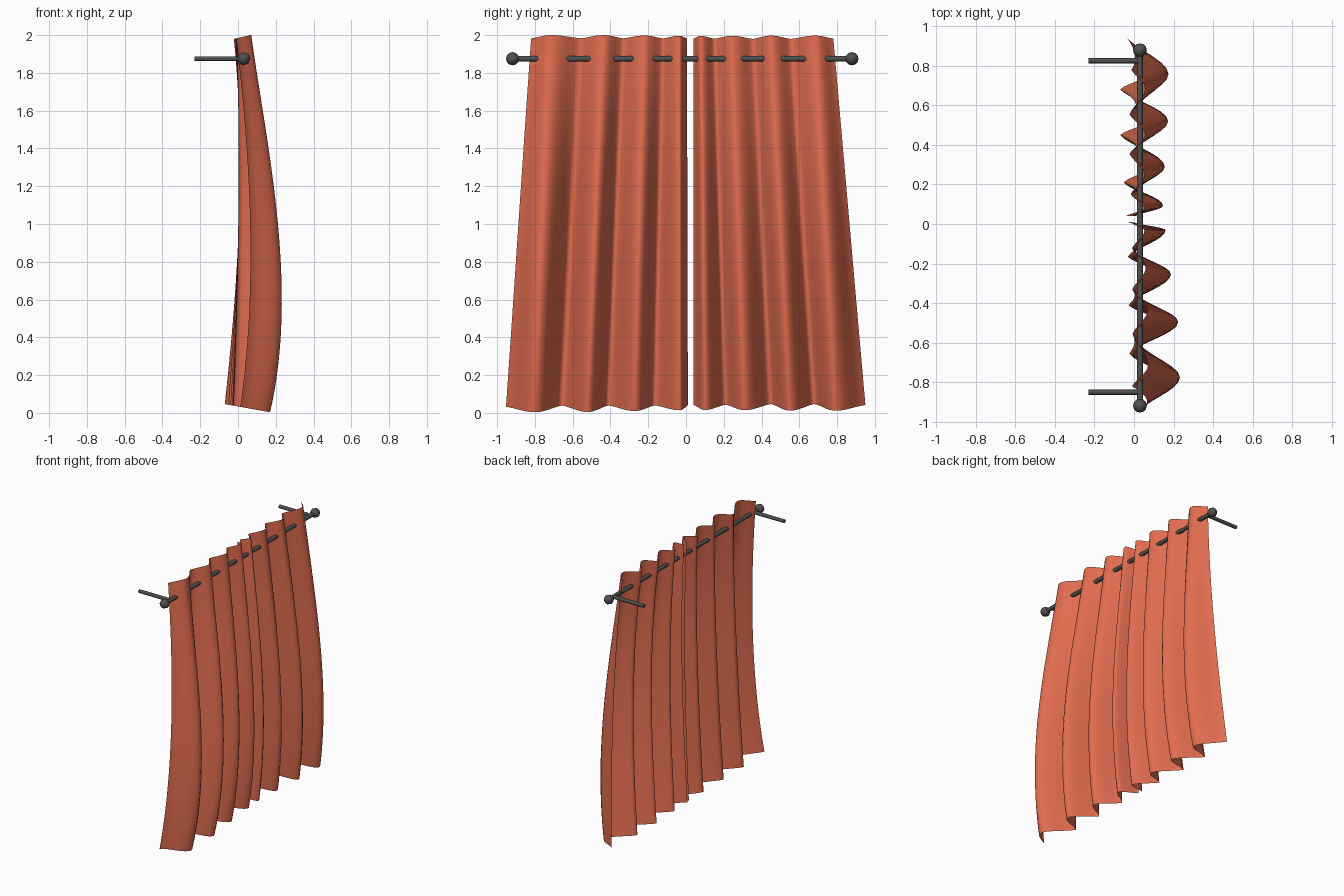
import bpy, math

if "Cube" in bpy.data.objects:
    bpy.data.objects.remove(bpy.data.objects["Cube"])

def material(name, rgb):
    m = bpy.data.materials.new(name)
    m.diffuse_color = (*rgb, 1)
    m.use_nodes = True
    m.node_tree.nodes["Principled BSDF"].inputs["Base Color"].default_value = m.diffuse_color
    return m

CLOTH = material("terracotta cloth", (0.75, 0.15, 0.079))
METAL = material("dark iron", (0.08, 0.08, 0.08))

# Depth (x) of the fold crests (F), valleys (B) and outer left edge (E) at four heights
HEIGHTS = (2.0, 1.3, 0.7, 0.0)
DEPTH = {"F": (0.07, 0.174, 0.23, 0.17), "B": (-0.022, 0.01, -0.01, -0.07),
         "E": (-0.01, 0.052, 0.065, 0.012)}

def curve(values, z):
    """Smooth cubic through the four height/depth pairs."""
    total = 0
    for i, zi in enumerate(HEIGHTS):
        w = values[i]
        for j, zj in enumerate(HEIGHTS):
            if i != j:
                w *= (z - zj) / (zi - zj)
        total += w
    return total

def depth(kind, scale, t):
    if kind == "F":                       # crests even out towards the header
        scale += (1 - scale) * 0.25 * t
    return scale * curve(DEPTH[kind], 2 * t)

# Each fold line: y at top, y at hem, kind, depth scale
LEFT = [(-.82, -.953, "E", 1.0), (-.715, -.80, "F", 1.0), (-.555, -.655, "B", .35),
        (-.435, -.52, "F", .96), (-.332, -.41, "B", .40), (-.22, -.27, "F", .79),
        (-.122, -.165, "B", .45), (-.035, -.03, "F", .66), (.005, .01, "B", .45)]
RIGHT = [(.04, .04, "B", .57), (.078, .10, "F", .60), (.15, .21, "B", .75),
         (.245, .31, "F", .64), (.355, .45, "B", 1.0), (.45, .55, "F", .72),
         (.555, .68, "B", 1.0), (.685, .79, "F", .73), (.78, .95, "B", .60)]

def curtain(name, folds, steps=7, rows=28):
    verts, faces = [], []
    cols = (len(folds) - 1) * steps + 1
    for r in range(rows + 1):
        t = r / rows
        line = [(h + (a - h) * t, depth(k, s, t)) for a, h, k, s in folds]
        for c in range(cols):
            i = min(c // steps, len(folds) - 2)
            u = c / steps - i
            (y0, x0), (y1, x1) = line[i], line[i + 1]
            # broad crests, narrow valleys
            e = (1 - math.cos(math.pi * (u if x1 > x0 else 1 - u))) / 2
            x = min(x0, x1) + abs(x1 - x0) * e ** 0.72
            y = y0 + (y1 - y0) * u
            # hem and header are tilted square to the drape
            z = 2 * t + (1 - t) * (0.034 - 0.18 * x) + t * (0.22 * x - 0.015)
            verts.append((x, y, z))
    for r in range(rows):
        for c in range(cols - 1):
            a = r * cols + c
            faces.append((a, a + 1, a + 1 + cols, a + cols))
    me = bpy.data.meshes.new(name)
    me.from_pydata(verts, [], faces)
    me.shade_smooth()
    me.materials.append(CLOTH)
    ob = bpy.data.objects.new(name, me)
    bpy.context.collection.objects.link(ob)

curtain("left_curtain", LEFT)
curtain("right_curtain", RIGHT)

# Rod, brackets and end knobs
ROD_X, ROD_Z = 0.03, 1.875

def finish(name):
    ob = bpy.context.object
    ob.name = name
    ob.data.materials.append(METAL)
    bpy.ops.object.shade_smooth_by_angle(angle=math.radians(50))

def bar(name, loc, length, radius, rot):
    bpy.ops.mesh.primitive_cylinder_add(vertices=12, radius=radius, depth=length,
                                        location=loc, rotation=rot)
    finish(name)

bar("rod", (ROD_X, -0.02, ROD_Z), 1.80, 0.015, (math.pi / 2, 0, 0))
for side, knob_y, bracket_y in (("left", -0.918, -0.85), ("right", 0.878, 0.825)):
    bar(side + "_bracket", (-0.10, bracket_y, ROD_Z), 0.26, 0.013, (0, math.pi / 2, 0))
    bpy.ops.mesh.primitive_uv_sphere_add(segments=8, ring_count=6, radius=0.035,
                                         location=(ROD_X, knob_y, ROD_Z),
                                         rotation=(math.pi / 2, 0, 0))
    finish(side + "_knob")
